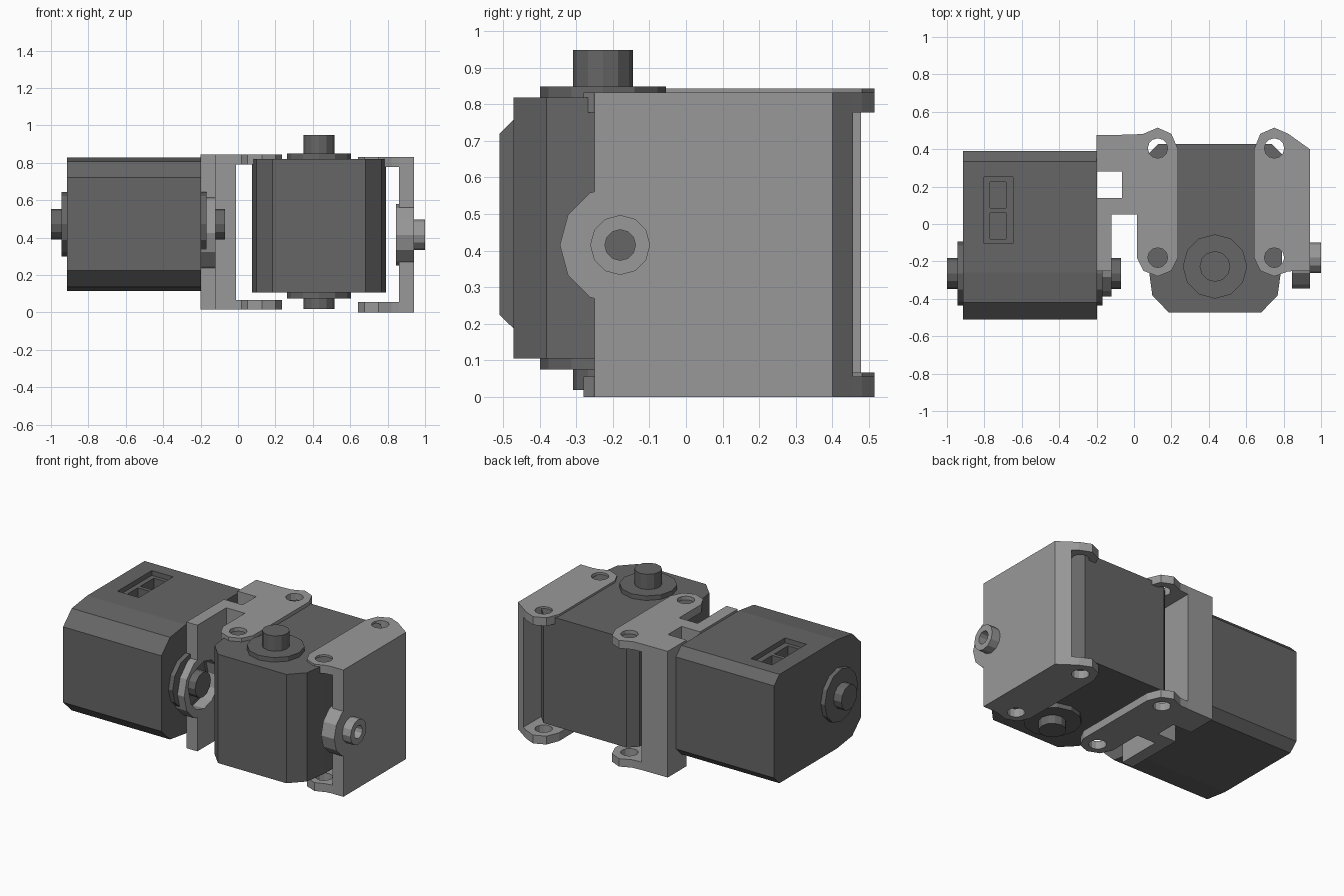
import bpy, bmesh, math
from mathutils import Matrix, Vector

old = bpy.data.objects.get("Cube")
if old:
    bpy.data.objects.remove(old, do_unlink=True)


def material(name, value):
    mat = bpy.data.materials.new(name)
    mat.use_nodes = True
    colour = (value, value, value, 1)
    mat.diffuse_color = colour
    mat.node_tree.nodes["Principled BSDF"].inputs["Base Color"].default_value = colour
    return mat


dark = material("dark grey", 0.133)
light = material("light grey", 0.318)


def prism(name, points, low, high, axis, mat):
    """Extrude a flat outline along X (points are y, z) or Z (points are x, y)."""
    def place(p, t):
        return (t, p[0], p[1]) if axis == "X" else (p[0], p[1], t)
    bm = bmesh.new()
    face = bm.faces.new([bm.verts.new(place(p, low)) for p in points])
    new = bmesh.ops.extrude_face_region(bm, geom=[face])["geom"]
    shift = Vector(place((0, 0), high - low))
    bmesh.ops.translate(bm, vec=shift, verts=[v for v in new if isinstance(v, bmesh.types.BMVert)])
    bmesh.ops.recalc_face_normals(bm, faces=bm.faces)
    mesh = bpy.data.meshes.new(name)
    bm.to_mesh(mesh)
    bm.free()
    mesh.materials.append(mat)
    obj = bpy.data.objects.new(name, mesh)
    bpy.context.collection.objects.link(obj)
    return obj


def ring_points(centre, radius, sides=12):
    return [(centre[0] + radius * math.cos(math.tau * i / sides),
             centre[1] + radius * math.sin(math.tau * i / sides)) for i in range(sides)]


def rectangle(x0, x1, y0, y1):
    return [(x0, y0), (x1, y0), (x1, y1), (x0, y1)]


def combine(target, others, operation):
    """Apply a boolean with each of the other objects, then remove them."""
    for other in others:
        mod = target.modifiers.new("bool", "BOOLEAN")
        mod.operation = operation
        mod.solver = "EXACT"
        mod.object = other
        graph = bpy.context.evaluated_depsgraph_get()
        mesh = bpy.data.meshes.new_from_object(target.evaluated_get(graph))
        target.modifiers.clear()
        target.data = mesh
        bpy.data.objects.remove(other, do_unlink=True)


# Motor: chamfered case along local X, horn and shaft at both ends, socket on top
def motor(name, transform):
    half = 0.357
    upper = [(-0.51, 0.248), (-0.42, 0.335), (-0.26, half), (0.335, half), (0.39, 0.302)]
    outline = upper + [(y, -z) for y, z in reversed(upper)]
    case = prism(name + "_case", outline, -half, half, "X", dark)
    cutters = [prism("socket_cutter", rectangle(-0.245, -0.09, -0.105, 0.25), 0.325, 0.4, "Z", dark)]
    for y in (-0.08, 0.085):
        cutters.append(prism("pocket_cutter", rectangle(-0.213, -0.128, y, y + 0.14),
                             0.26, 0.34, "Z", dark))
    combine(case, cutters, "DIFFERENCE")
    parts = [case]
    centre = (-0.265, 0)
    for side, label, length in ((1, "output", 0.1), (-1, "rear", 0.057)):
        ends = [side * d for d in (half, half + 0.03, half + 0.03 + length)]
        parts.append(prism(f"{name}_{label}_horn", ring_points(centre, 0.172),
                           ends[0], ends[1], "X", dark))
        parts.append(prism(f"{name}_{label}_shaft", ring_points(centre, 0.082),
                           ends[1], ends[2], "X", dark))
    for part in parts:
        part.data.transform(transform)


motor("first_motor", Matrix.Translation((-0.556, 0, 0.472)))
motor("second_motor", Matrix.Translation((0.433, 0.038, 0.462)) @ Matrix.Rotation(-math.pi / 2, 4, "Y"))


# Bracket: full-height wall with a screw flange at the bottom and the top
def bracket(name, wall, flange, hole_x, low, high, thickness):
    body = prism(name, wall, low, high, "Z", light)
    flanges = [prism("flange", flange, z, z + thickness, "Z", light)
               for z in (low, high - thickness)]
    combine(body, flanges, "UNION")
    holes = [prism("screw_hole", ring_points((hole_x, y), 0.053), low - 0.1, high + 0.1, "Z", light)
             for y in (-0.18, 0.405)]
    combine(body, holes, "DIFFERENCE")
    return body


# Middle bracket with notch, thin arm and a ring around the output shaft
middle_wall = [(-0.2, 0.475), (-0.012, 0.478), (-0.012, 0.05), (-0.12, 0.05),
               (-0.12, -0.25), (-0.2, -0.25), (-0.2, 0.14), (-0.065, 0.14),
               (-0.065, 0.28), (-0.2, 0.28)]
middle_flange = [(-0.012, 0.478), (0.05, 0.482), (0.127, 0.515), (0.2, 0.482), (0.235, 0.4),
                 (0.235, -0.18), (0.2, -0.25), (0.127, -0.28), (0.05, -0.25),
                 (0.015, -0.18), (0.015, 0.05), (-0.012, 0.05)]
middle = bracket("middle_bracket", middle_wall, middle_flange, 0.127, 0.015, 0.843, 0.052)
hub = (-0.18, 0.425)
combine(middle, [prism("hub", ring_points(hub, 0.207), -0.2, -0.12, "X", light)], "UNION")
combine(middle, [prism("hub_hole", ring_points(hub, 0.155), -0.3, -0.05, "X", light)], "DIFFERENCE")

# End bracket with a bored pivot pin on a round boss
end_wall = [(0.86, -0.25), (0.94, -0.25), (0.94, 0.4), (0.86, 0.457)]
end_flange = [(0.86, 0.457), (0.825, 0.482), (0.75, 0.515), (0.675, 0.482), (0.642, 0.4),
              (0.642, -0.18), (0.675, -0.25), (0.75, -0.28), (0.82, -0.255), (0.86, -0.25)]
end = bracket("end_bracket", end_wall, end_flange, 0.75, 0, 0.832, 0.055)
pivot = (-0.18, 0.415)
combine(end, [prism("boss", ring_points(pivot, 0.165), 0.845, 0.94, "X", light),
              prism("pin", ring_points(pivot, 0.082), 0.92, 1.0, "X", light)], "UNION")
combine(end, [prism("pin_bore", ring_points(pivot, 0.042), 0.8, 1.1, "X", light)], "DIFFERENCE")
